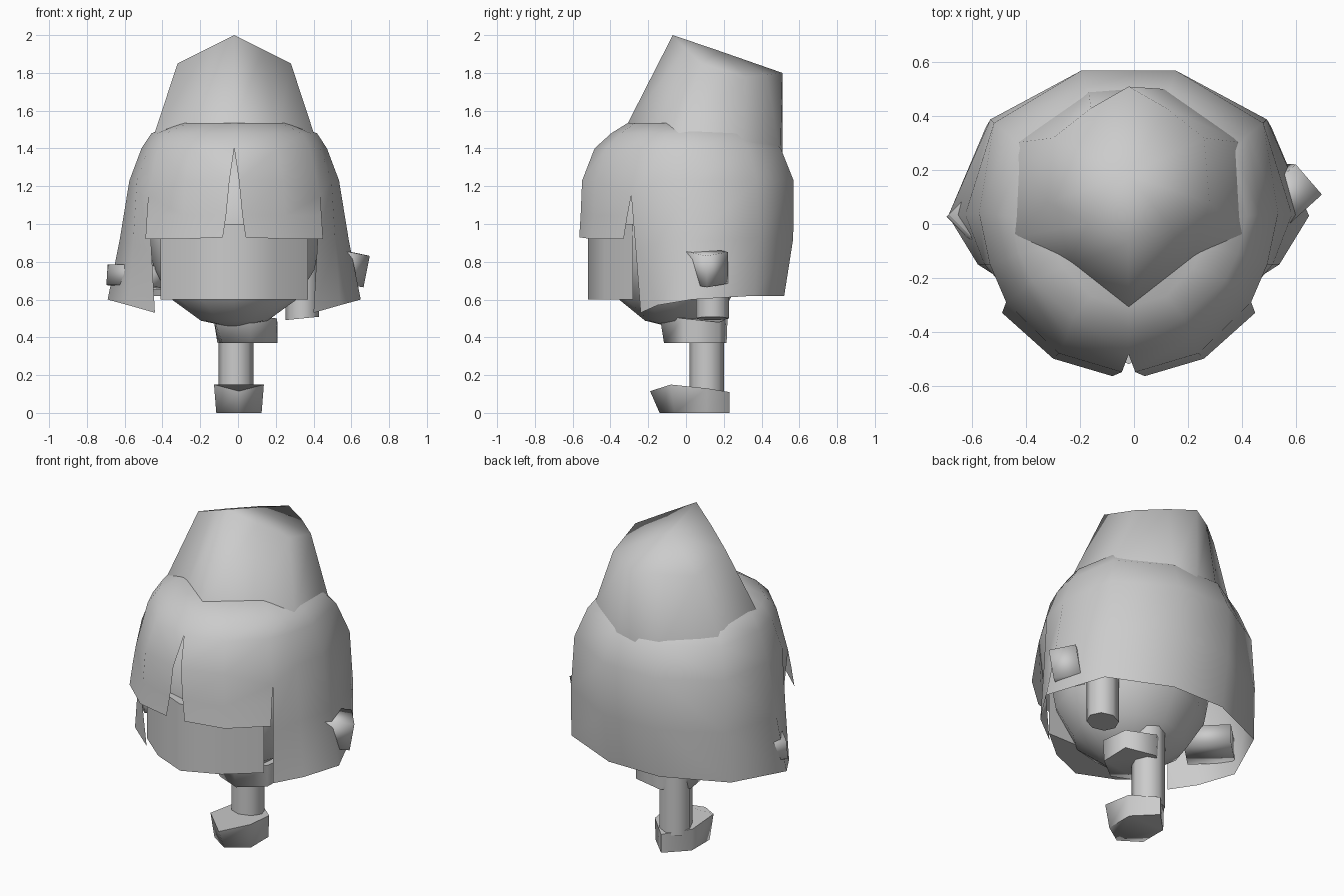
import bpy, bmesh, math
from mathutils import Matrix, Vector

if "Cube" in bpy.data.objects:
    bpy.data.objects.remove(bpy.data.objects["Cube"])

CX = -0.02  # symmetry line of head, hair and hat


def finish(bm, name, angle=40):
    bmesh.ops.remove_doubles(bm, verts=bm.verts, dist=0.002)
    bmesh.ops.recalc_face_normals(bm, faces=bm.faces)
    me = bpy.data.meshes.new(name)
    bm.to_mesh(me)
    bm.free()
    ob = bpy.data.objects.new(name, me)
    bpy.context.collection.objects.link(ob)
    bpy.ops.object.select_all(action='DESELECT')
    ob.select_set(True)
    bpy.context.view_layer.objects.active = ob
    bpy.ops.object.shade_smooth_by_angle(angle=math.radians(angle))
    return ob


def loft(name, rings, angle=40, peak=None):
    bm = bmesh.new()
    vs = [[bm.verts.new(p) for p in r] for r in rings]
    n = len(vs[0])
    for a, b in zip(vs, vs[1:]):
        for i in range(n):
            j = (i + 1) % n
            bm.faces.new((a[i], a[j], b[j], b[i]))
    bm.faces.new(vs[0][::-1])
    if peak:  # fan cap around a raised centre
        c = bm.verts.new(peak)
        for i in range(n):
            bm.faces.new((vs[-1][i], vs[-1][(i + 1) % n], c))
    else:
        bm.faces.new(vs[-1])
    return finish(bm, name, angle)


def mirrored(half, cx=CX):
    # half outline from front to back, x measured from the symmetry line
    right = [(cx + p[0],) + tuple(p[1:]) for p in half]
    left = [(cx - p[0],) + tuple(p[1:]) for p in reversed(half) if abs(p[0]) > 1e-4]
    return right + left


def box(name, loc, size, rot=(0, 0, 0)):
    bm = bmesh.new()
    bmesh.ops.create_cube(bm, size=1)
    for v in bm.verts:
        v.co = Vector(v.co[i] * size[i] for i in range(3))
    for ax, r in zip('XYZ', rot):
        bmesh.ops.rotate(bm, verts=bm.verts, matrix=Matrix.Rotation(math.radians(r), 3, ax))
    bmesh.ops.translate(bm, verts=bm.verts, vec=loc)
    return finish(bm, name, 100)


def limb(name, x, y, z0, z1, r, tilt=0.0):
    pts = [(math.cos(k * math.pi / 4) * r, math.sin(k * math.pi / 4) * r) for k in range(8)]
    return loft(name, [[(x + a, y + b, z0 + a * tilt) for a, b in pts],
                       [(x + a, y + b, z1) for a, b in pts]], 50)


# hair shell: columns of (lower x, lower y, hem z, upper x, upper y)
columns = [
    (0.06, -0.565, 0.93, 0.025, -0.55),
    (0.28, -0.50, 0.92, 0.26, -0.48),
    (0.47, -0.33, 0.92, 0.455, -0.29),
    (0.42, -0.24, 0.53, 0.455, -0.29),
    (0.56, -0.15, 0.57, 0.515, -0.15),
    (0.67, 0.03, 0.60, 0.555, 0.04),
    (0.53, 0.36, 0.62, 0.50, 0.375),
    (0.17, 0.52, 0.62, 0.175, 0.57),
]
# upper levels: height, x scale, y scale
levels = [(1.23, 1, 1), (1.40, 0.885, 0.88), (1.48, 0.79, 0.72), (1.535, 0.53, 0.56)]
rows = [[(x, y, z) for x, y, z, ux, uy in columns], []]
for i, (x, y, z, ux, uy) in enumerate(columns):
    t = 0.55 if i > 3 else 0.5
    bulge = 0.02 if i > 5 else 0
    rows[1].append((x + (ux - x) * t, y + (uy - y) * t + bulge, z + (1.17 - z) * t))
for z, sx, sy in levels:
    rows.append([(0 if i == 0 and z > 1.3 else c[3] * sx, c[4] * sy,
                  1.15 if i in (2, 3) and z < 1.3 else z) for i, c in enumerate(columns)])
bm = bmesh.new()
sides = []
for s in (1, -1):
    grid = [[bm.verts.new((CX + s * p[0], p[1], p[2])) for p in r] for r in rows]
    for k in range(len(rows) - 1):
        for i in range(7):
            if i == 2:
                continue  # gap between fringe and side lock, welded above it
            bm.faces.new((grid[k][i], grid[k][i + 1], grid[k + 1][i + 1], grid[k + 1][i]))
    sides.append(grid)
right, left = sides
for k in range(len(rows) - 1):  # back seam strip
    bm.faces.new((right[k][7], left[k][7], left[k + 1][7], right[k + 1][7]))
bm.faces.new([v for i, v in enumerate(right[-1]) if i != 3]
             + [v for i, v in enumerate(left[-1]) if i not in (0, 3)][::-1])
finish(bm, "hair", 60)

# hat: pointed at the front, upright at the back, sloping ridged top
low = mirrored([(0, -0.315, 1.52), (0.23, -0.16, 1.47), (0.435, -0.05, 1.44),
                (0.435, 0.30, 1.37), (0.15, 0.50, 1.34), (0, 0.51, 1.34)])
top = mirrored([(0, -0.07, 2.0), (0.15, 0.0, 1.925), (0.30, 0.08, 1.85),
                (0.28, 0.32, 1.78), (0.14, 0.43, 1.79), (0, 0.51, 1.80)])
loft("hat", [low, top], 89, peak=(CX, 0.18, 1.915))

# head inside the hair
bm = bmesh.new()
bmesh.ops.create_uvsphere(bm, u_segments=12, v_segments=8, radius=1)
for v in bm.verts:
    v.co = (CX + v.co.x * 0.46, -0.06 + v.co.y * 0.41, 0.95 + v.co.z * 0.5)
finish(bm, "head", 60)

# face panel wrapping the front of the head
panel = mirrored([(0, -0.52), (0.21, -0.43), (0.39, -0.28)])
loft("face_panel", [[(x, y, z) for x, y in panel] for z in (0.60, 1.0)], 50)


# feet: pointed toe and heel, raised instep
def foot(name, loc, yaw, wide=1.0):
    sole = mirrored([(0, -0.15, 0), (0.12 * wide, -0.07, 0), (0.12 * wide, 0.10, 0), (0, 0.22, 0)], 0)
    upper = mirrored([(0, -0.20, 0.115), (0.132 * wide, -0.09, 0.15),
                      (0.125 * wide, 0.10, 0.13), (0, 0.22, 0.11)], 0)
    ob = loft(name, [sole, upper], 85)
    ob.data.transform(Matrix.Translation(loc) @ Matrix.Rotation(math.radians(yaw), 4, 'Z'))


foot("standing_foot", (0.005, 0.01, 0), 0)
foot("raised_foot", (0.035, 0.04, 0.37), -52, 1.2)

# leg, arm and hands showing through the hair
limb("standing_leg", -0.01, 0.11, 0.1, 0.6, 0.092)
limb("right_arm", 0.34, 0.14, 0.50, 0.95, 0.088, 0.1)
box("right_hand", (0.57, 0.11, 0.77), (0.17, 0.15, 0.17), (8, 8, 42))
box("left_hand", (-0.51, 0.03, 0.72), (0.26, 0.26, 0.11), (0, 5, 45))
